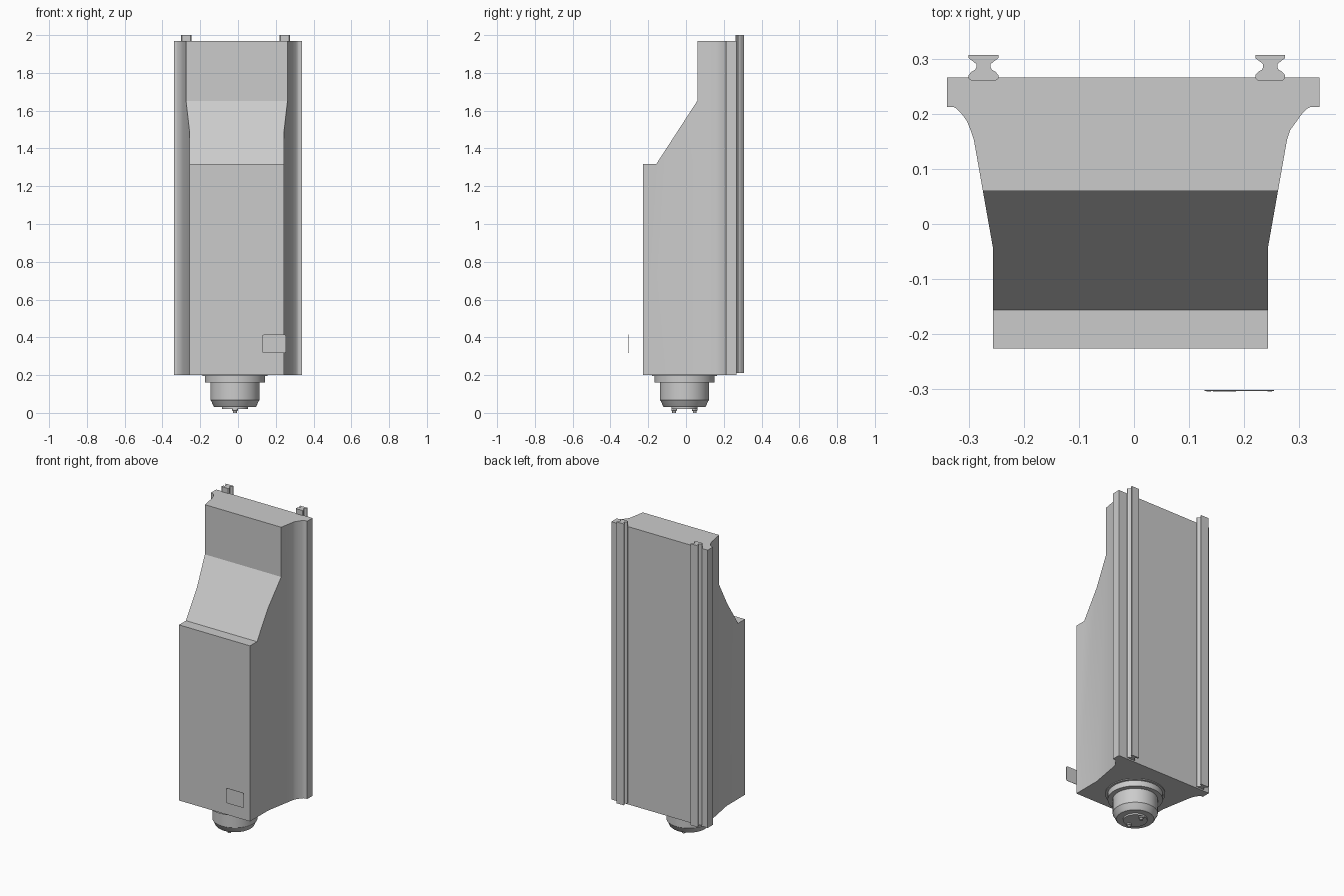
import bpy, bmesh, math
from mathutils import Matrix

if "Cube" in bpy.data.objects:
    bpy.data.objects.remove(bpy.data.objects["Cube"])

grey = bpy.data.materials.new("plain grey")
grey.diffuse_color = (0.6, 0.6, 0.6, 1)
grey.use_nodes = True
grey.node_tree.nodes["Principled BSDF"].inputs["Base Color"].default_value = grey.diffuse_color


def finish(name, bm, smooth=False):
    bmesh.ops.recalc_face_normals(bm, faces=bm.faces)
    me = bpy.data.meshes.new(name)
    bm.to_mesh(me)
    bm.free()
    ob = bpy.data.objects.new(name, me)
    bpy.context.collection.objects.link(ob)
    me.materials.append(grey)
    if smooth:
        bpy.ops.object.select_all(action='DESELECT')
        ob.select_set(True)
        bpy.context.view_layer.objects.active = ob
        bpy.ops.object.shade_smooth_by_angle(angle=math.radians(30))
    return ob


def prism(name, pts, offset, smooth=False):
    """Extrude a closed outline of 3D points along an offset."""
    bm = bmesh.new()
    face = bm.faces.new([bm.verts.new(p) for p in pts])
    ext = bmesh.ops.extrude_face_region(bm, geom=[face])
    bmesh.ops.translate(bm, vec=offset,
                        verts=[v for v in ext["geom"] if isinstance(v, bmesh.types.BMVert)])
    return finish(name, bm, smooth)


def lathe(name, profile, centre, segments=48):
    """Spin an (r, z) profile around a vertical axis and cap both ends."""
    bm = bmesh.new()
    rings = [[bm.verts.new((centre[0] + r * math.cos(2 * math.pi * i / segments),
                            centre[1] + r * math.sin(2 * math.pi * i / segments), z))
              for i in range(segments)] for r, z in profile]
    for a, b in zip(rings, rings[1:]):
        for i in range(segments):
            j = (i + 1) % segments
            bm.faces.new((a[i], a[j], b[j], b[i]))
    bm.faces.new(rings[0])
    bm.faces.new(rings[-1])
    return finish(name, bm, True)


# Housing: flared plan outline, right half then left half
BOTTOM, TOP = 0.201, 1.968
half = [(0.25, -0.227), (0.25, -0.045), (0.285, 0.153), (0.291, 0.171), (0.300, 0.187),
        (0.310, 0.201), (0.319, 0.210), (0.325, 0.213), (0.339, 0.213), (0.339, 0.267)]


def side(sign):
    # the front block sits slightly left of the back plate
    return [(sign * x - (0.0065 if x < 0.3 else 0.004 if x < 0.33 else 0.001), y, BOTTOM)
            for x, y in half]


housing = prism("housing", side(1) + side(-1)[::-1], (0, 0, TOP - BOTTOM), True)

# Sloped shoulder removed from the upper front
cut = [(-0.5, 1.318), (-0.157, 1.318), (0.06, 1.652), (0.06, 2.3), (-0.5, 2.3)]
cutter = prism("shoulder_cutter", [(-0.6, y, z) for y, z in cut], (1.2, 0, 0))
cutter.hide_render = True
cutter.hide_viewport = True
mod = housing.modifiers.new("shoulder", 'BOOLEAN')
mod.operation = 'DIFFERENCE'
mod.solver = 'EXACT'
mod.object = cutter
# keep the boolean ahead of the smoothing modifier, if there is one
housing.modifiers.move(len(housing.modifiers) - 1, 0)

# Back rails with a waisted section
rail = [(0.022, 0.261), (0.027, 0.265), (0.027, 0.271), (0.022, 0.277), (0.015, 0.281),
        (0.013, 0.285), (0.013, 0.291), (0.019, 0.296), (0.027, 0.302), (0.027, 0.308)]
for name, cx in (("left_rail", -0.274), ("right_rail", 0.248)):
    outline = [(cx + x, y, 0.21) for x, y in rail] + [(cx - x, y, 0.21) for x, y in rail[::-1]]
    prism(name, outline, (0, 0, 1.79))

# Round connector under the housing
KX, KY = -0.016, -0.008
lathe("connector", [(0.173, 0.203), (0.173, 0.196), (0.159, 0.196), (0.159, 0.160),
                    (0.130, 0.160), (0.130, 0.068), (0.125, 0.062), (0.114, 0.036),
                    (0.108, 0.030), (0.070, 0.030), (0.070, 0.020)], (KX, KY))
for i, y in enumerate((-0.063, 0.046)):
    lathe(f"contact_pin_{i + 1}", [(0.015, 0.025), (0.015, 0.012), (0.010, 0.010), (0.010, 0.0)],
          (KX, y), 20)

# Floating tag plate with rounded corners
x0, x1, z0, z1, r = 0.128, 0.255, 0.318, 0.414, 0.008
corners = [(x1 - r, z1 - r, 0), (x0 + r, z1 - r, 90), (x0 + r, z0 + r, 180), (x1 - r, z0 + r, 270)]
outline = [(cx + r * math.cos(math.radians(a + d)), -0.302, cz + r * math.sin(math.radians(a + d)))
           for cx, cz, a in corners for d in (0, 30, 60, 90)]
prism("tag_plate", outline, (0, -0.002, 0))


# Button and corner rivets on the plate
def disc(name, cx, cz, radius, n):
    pts = [(cx + radius * math.cos(2 * math.pi * i / n), -0.303,
            cz + radius * math.sin(2 * math.pi * i / n)) for i in range(n)]
    prism(name, pts, (0, -0.0017, 0))


disc("tag_button", 0.165, 0.353, 0.021, 32)
for i, (cx, cz, a) in enumerate(corners):
    disc(f"tag_rivet_{i + 1}", cx, cz, 0.004, 12)
